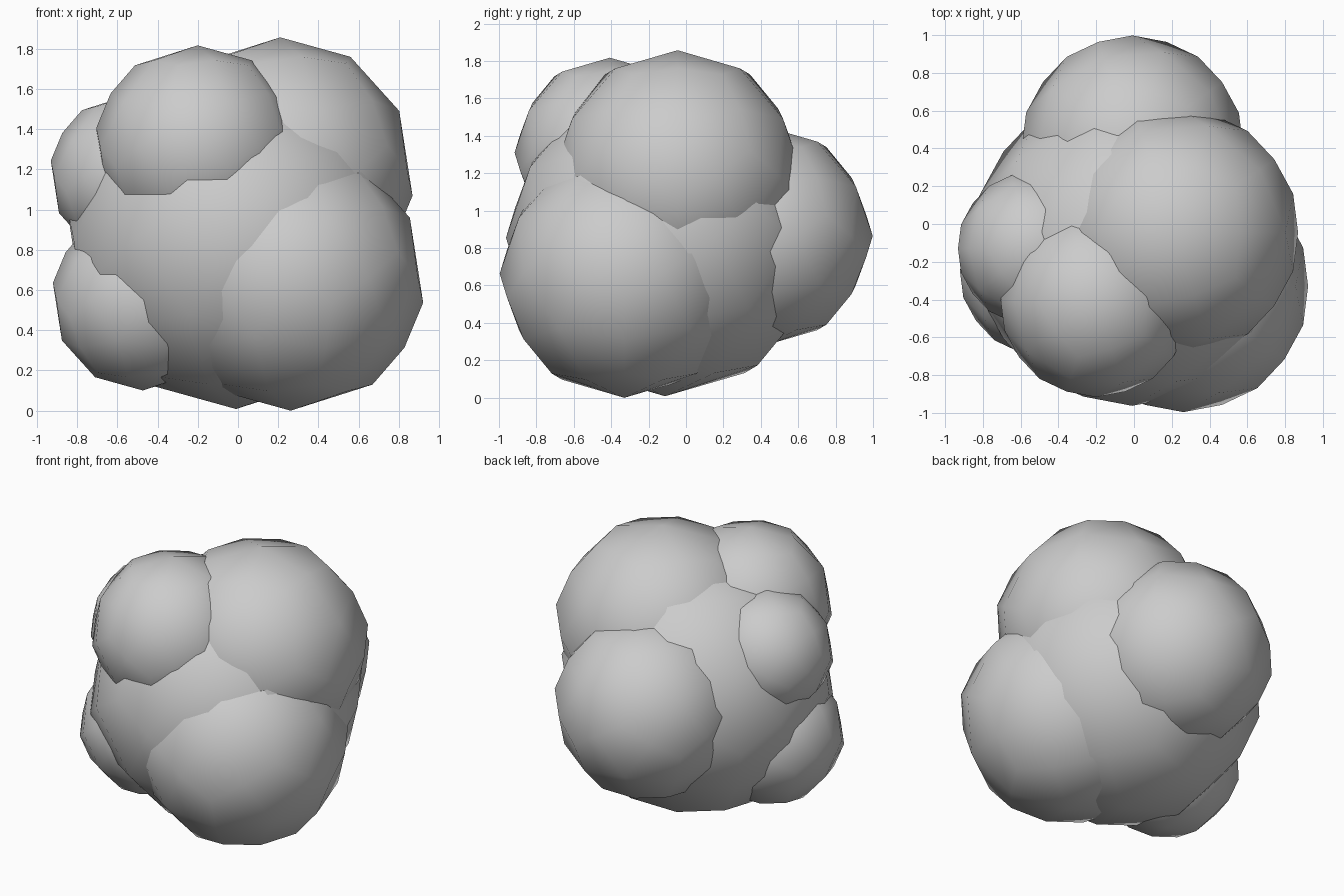
import bpy

if "Cube" in bpy.data.objects:
    bpy.data.objects.remove(bpy.data.objects["Cube"])

# ratio between a subdivided icosahedron's surface radius and its cage radius
SHRINK = 0.747


def lobe(name, center, radius):
    """Icosahedron rounded with one level of subdivision, smooth shaded."""
    bpy.ops.mesh.primitive_ico_sphere_add(
        subdivisions=1, radius=radius / SHRINK, location=center)
    ob = bpy.context.object
    ob.name = name
    sub = ob.modifiers.new("round", 'SUBSURF')
    sub.levels = sub.render_levels = 1
    sub.use_limit_surface = True
    for p in ob.data.polygons:
        p.use_smooth = True
    return ob


# central mass
lobe("core", (-0.01, -0.112, 0.855), 0.853)
# large lobes
lobe("top_right_lobe", (0.21, -0.045, 1.195), 0.667)
lobe("front_right_lobe", (0.262, -0.33, 0.663), 0.668)
lobe("back_lobe", (-0.008, 0.406, 0.865), 0.594)
# small lobes
lobe("front_top_lobe", (-0.201, -0.407, 1.31), 0.511)
lobe("left_upper_lobe", (-0.525, -0.13, 1.166), 0.412)
lobe("left_lower_lobe", (-0.474, -0.25, 0.55), 0.453)
